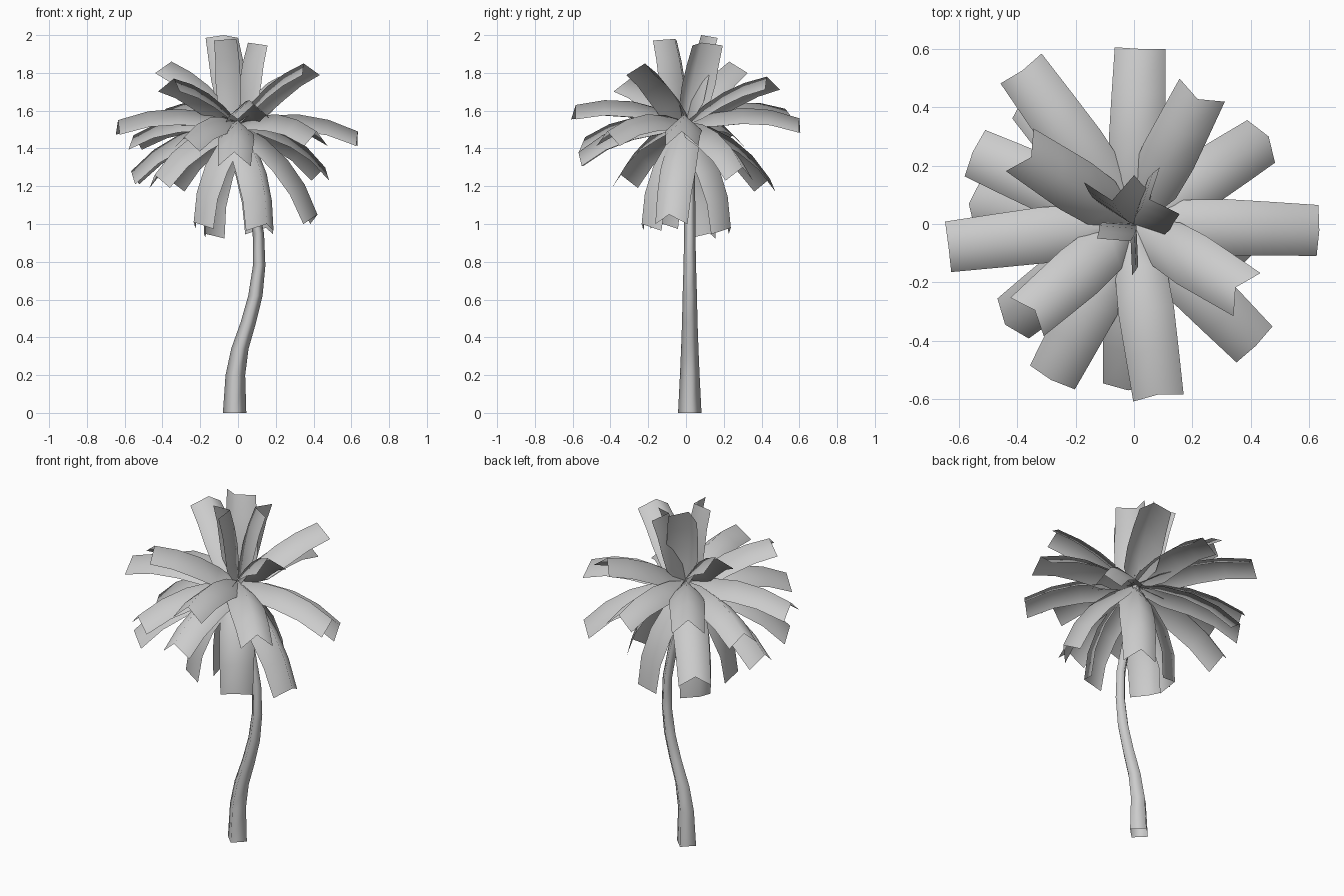
import bpy, bmesh, math
from mathutils import Vector

if "Cube" in bpy.data.objects:
    bpy.data.objects.remove(bpy.data.objects["Cube"], do_unlink=True)

grey = bpy.data.materials.new("plain_grey")
grey.use_nodes = True
grey.diffuse_color = (0.6, 0.6, 0.6, 1)
grey.node_tree.nodes["Principled BSDF"].inputs["Base Color"].default_value = (0.6, 0.6, 0.6, 1)


def finish(name, bm):
    mesh = bpy.data.meshes.new(name)
    bm.to_mesh(mesh)
    bm.free()
    for p in mesh.polygons:
        p.use_smooth = True
    mesh.materials.append(grey)
    obj = bpy.data.objects.new(name, mesh)
    bpy.context.collection.objects.link(obj)


# Trunk: open four-sided tube along a swaying line (x, z, radius)
SIDES = 4
TRUNK = [(-0.018, 0, 0.062), (-0.014, 0.2, 0.052), (0.01, 0.34, 0.046), (0.055, 0.48, 0.041),
         (0.092, 0.62, 0.038), (0.112, 0.78, 0.033), (0.108, 0.95, 0.03),
         (0.075, 1.12, 0.029), (0.03, 1.3, 0.027), (0, 1.52, 0.025)]
bm = bmesh.new()
rings = []
for x, z, r in TRUNK:
    angles = [2 * math.pi * i / SIDES for i in range(SIDES)]
    rings.append([bm.verts.new((x + r * math.cos(a), 0.02 + r * math.sin(a), z)) for a in angles])
for low, high in zip(rings, rings[1:]):
    for i in range(SIDES):
        j = (i + 1) % SIDES
        bm.faces.new((low[i], low[j], high[j], high[i]))
finish("trunk", bm)

# Fronds: thin strips folded along a raised spine, arched and then pitched as a whole
ROOT = Vector((0, 0, 1.54))
HALF_WIDTHS = [0.025, 0.088, 0.096, 0.092, 0.087]
FOLD = 0.085


def frond(name, azimuth, reach, tip_z, arch, twist):
    a = math.radians(azimuth)
    b = math.radians(azimuth + twist)
    tip = Vector((math.cos(a) * reach, math.sin(a) * reach, tip_z))
    side = Vector((-math.sin(b), math.cos(b), 0))
    down = side.cross(tip - ROOT).normalized()
    bm = bmesh.new()
    rows = []
    steps = len(HALF_WIDTHS) - 1
    for i, half in enumerate(HALF_WIDTHS):
        t = i / steps
        spine = ROOT.lerp(tip, t) - down * arch * 4 * t * (1 - t)
        drop = down * FOLD * half / max(HALF_WIDTHS)
        rows.append([bm.verts.new(spine + side * half + drop), bm.verts.new(spine),
                     bm.verts.new(spine - side * half + drop)])
    for p, q in zip(rows, rows[1:]):
        for k in range(2):
            bm.faces.new((p[k], p[k + 1], q[k + 1], q[k]))
    finish(name, bm)


# Each layer: arch and twist, then (azimuth, reach, spine height at tip)
LAYERS = {
    "upright_frond": (0.02, -35, [(58, 0.1, 1.96), (133, 0.11, 2.0), (259, 0.06, 1.98)]),
    "rising_frond": (0.04, 0, [(-32, 0.41, 1.85), (147, 0.42, 1.86),
                               (221, 0.45, 1.77), (63, 0.48, 1.78)]),
    "spreading_frond": (0.065, 0, [(-2, 0.635, 1.49), (-45, 0.59, 1.49), (88, 0.6, 1.56),
                                   (126, 0.65, 1.61), (156, 0.605, 1.47), (187, 0.64, 1.55),
                                   (242, 0.605, 1.46), (278, 0.59, 1.63)]),
    "drooping_frond": (0.07, 0, [(33, 0.55, 1.3), (268, 0.57, 1.38), (218, 0.56, 1.26),
                                 (173, 0.57, 1.28), (130, 0.58, 1.24), (-12, 0.43, 1.05)]),
    "hanging_frond": (0.075, 0, [(-57, 0.28, 1.0), (213, 0.28, 1.01),
                                 (145, 0.22, 0.95), (58, 0.28, 0.98)]),
}
for name, (arch, twist, fronds) in LAYERS.items():
    for n, (azimuth, reach, tip_z) in enumerate(fronds, 1):
        frond(f"{name}_{n}", azimuth, reach, tip_z, arch, twist)
